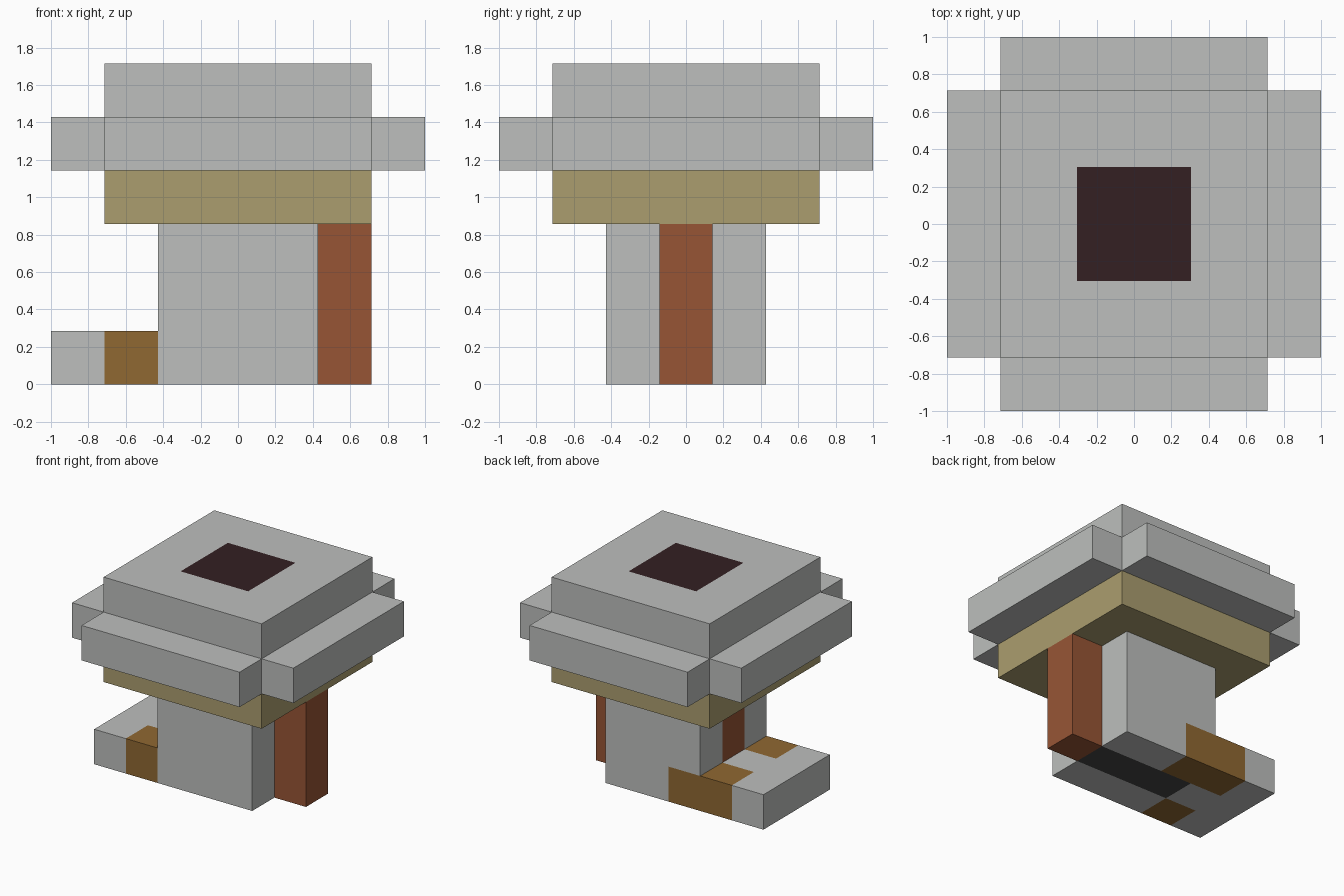
import bpy, bmesh

old = bpy.data.objects.get("Cube")
if old:
    bpy.data.objects.remove(old, do_unlink=True)

U = 1 / 7  # block module: the model is 14 modules wide


def linear(c):
    c /= 255
    return c / 12.92 if c <= 0.04045 else ((c + 0.055) / 1.055) ** 2.4


def material(name, r, g, b):
    m = bpy.data.materials.new(name)
    colour = (linear(r), linear(g), linear(b), 1)
    m.diffuse_color = colour
    m.use_nodes = True
    bsdf = next(n for n in m.node_tree.nodes if n.type == "BSDF_PRINCIPLED")
    bsdf.inputs["Base Color"].default_value = colour
    bsdf.inputs["Roughness"].default_value = 0.9
    return m


STONE = material("stone grey", 189, 191, 189)
TAN = material("tan", 171, 158, 111)
RUST = material("rust red", 151, 85, 53)
BROWN = material("brown", 144, 104, 50)
SOOT = material("soot black", 51, 32, 34)
DARK = material("dark grey", 69, 69, 69)


def block(name, mat, x, y, z):
    """Box spanning the given module ranges on each axis."""
    spans = (x, y, z)
    bm = bmesh.new()
    bmesh.ops.create_cube(bm, size=1)
    for v in bm.verts:
        v.co = [s[int(c > 0)] * U for s, c in zip(spans, v.co)]
    mesh = bpy.data.meshes.new(name)
    bm.to_mesh(mesh)
    bm.free()
    mesh.materials.append(mat)
    ob = bpy.data.objects.new(name, mesh)
    bpy.context.scene.collection.objects.link(ob)
    return ob


# Trunk: front and back walls around a dark floor
block("front_wall", STONE, (-3, 3), (-3, -1), (0, 6))
block("back_wall", STONE, (-1, 3), (1, 3), (0, 6))
block("back_wall_corner", STONE, (-3, -1), (1, 3), (2, 6))
block("dark_floor", DARK, (-3, 3), (-1, 1), (0, 2))

# Rust door panel above the step, and the post on the far side
block("door_panel", RUST, (-3, -1), (-1, 1), (2, 6))
block("side_post", RUST, (3, 5), (-1, 1), (0, 6))

# Low step with brown corner blocks
block("step_edge", STONE, (-7, -5), (-3, 3), (0, 2))
block("step_middle", STONE, (-5, -3), (-1, 1), (0, 2))
block("front_step_block", BROWN, (-5, -3), (-3, -1), (0, 2))
block("back_step_block", BROWN, (-5, -1), (1, 3), (0, 2))

# Tan band under the roof
block("tan_band", TAN, (-5, 5), (-5, 5), (6, 8))

# Cross-shaped roof layer
block("roof_slab", STONE, (-5, 5), (-7, 7), (8, 10))
for side, x in (("left", (5, 7)), ("right", (-7, -5))):
    block(side + "_roof_wing", STONE, x, (-5, 5), (8, 10))

# Roof cap with a dark flue opening inset in the top face
cap = block("roof_cap", STONE, (-5, 5), (-5, 5), (10, 12))
cap.data.materials.append(SOOT)
bm = bmesh.new()
bm.from_mesh(cap.data)
bm.normal_update()
top = max(bm.faces, key=lambda f: f.calc_center_median().z)
bmesh.ops.inset_individual(bm, faces=[top], thickness=4.05 * U)
top.material_index = 1
bm.to_mesh(cap.data)
bm.free()
